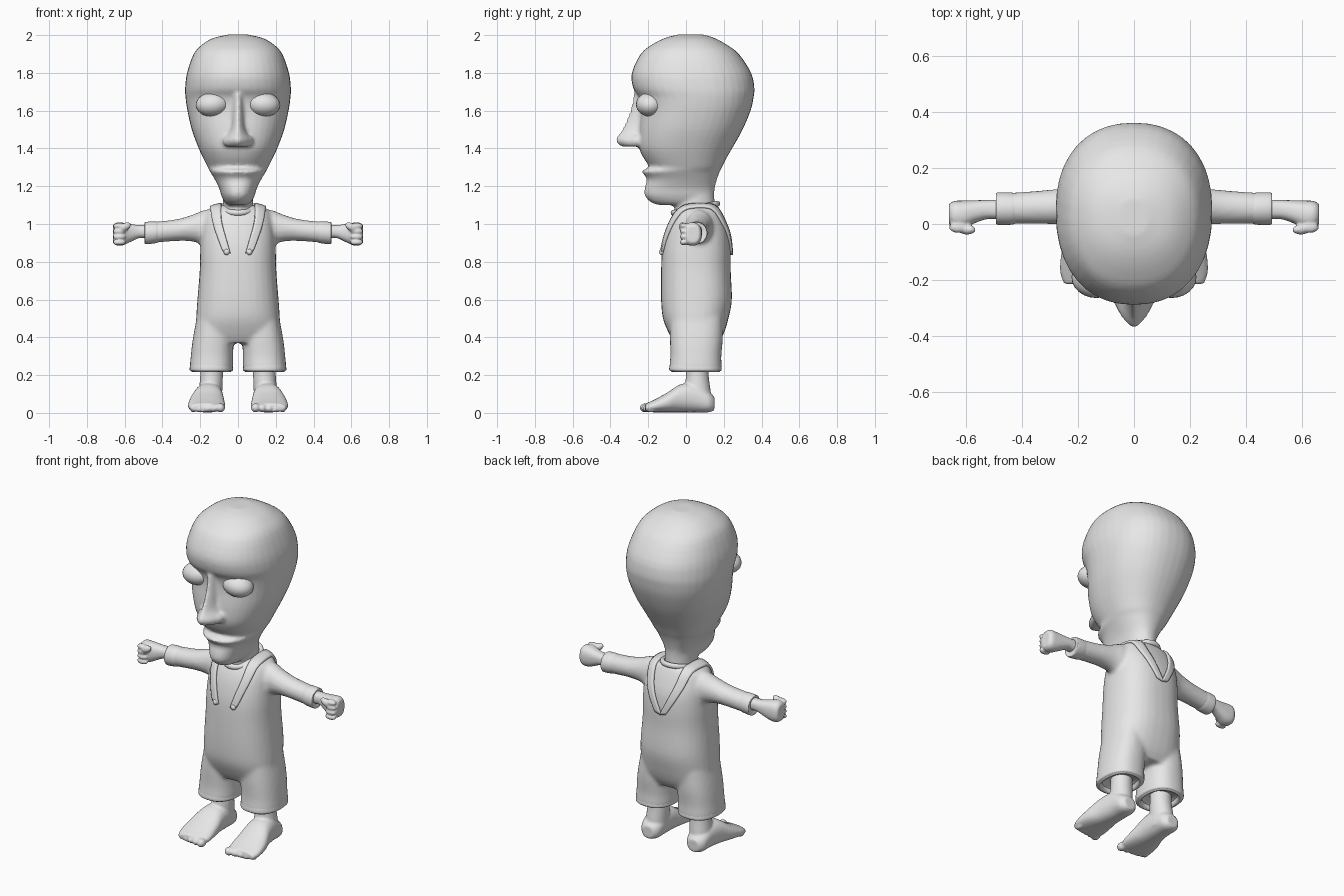
import bpy, bmesh, math
from mathutils import Matrix, Vector

if "Cube" in bpy.data.objects:
    bpy.data.objects.remove(bpy.data.objects["Cube"])

grey = bpy.data.materials.new("clay_grey")
grey.diffuse_color = (0.8, 0.8, 0.8, 1)
grey.use_nodes = True
grey.node_tree.nodes["Principled BSDF"].inputs["Base Color"].default_value = grey.diffuse_color


def smooth_path(rows, steps=4):
    """Catmull-Rom interpolation between rows of numbers."""
    rows = [rows[0]] + list(rows) + [rows[-1]]
    out = []
    for a, b, c, d in zip(rows, rows[1:], rows[2:], rows[3:]):
        for k in range(steps):
            t = k / steps
            out.append([0.5 * (2*q + (r - p)*t + (2*p - 5*q + 4*r - s)*t*t
                               + (3*q - p - 3*r + s)*t**3) for p, q, r, s in zip(a, b, c, d)])
    return out + [list(rows[-1])]


def loft(bm, axis, rows, power=2.0, n=32, steps=4):
    """Closed skin over superellipse rings: (position, centre 1, centre 2, radius 1, radius 2)."""
    rings = []
    for pos, c1, c2, r1, r2 in smooth_path(rows, steps):
        ring = []
        for i in range(n):
            a = 2 * math.pi * i / n
            u, v = math.cos(a), math.sin(a)
            u = c1 + r1 * math.copysign(abs(u) ** (2 / power), u)
            v = c2 + r2 * math.copysign(abs(v) ** (2 / power), v)
            co = {"X": (pos, u, v), "Y": (u, pos, v), "Z": (u, v, pos)}[axis]
            ring.append(bm.verts.new(co))
        rings.append(ring)
    for a, b in zip(rings, rings[1:]):
        for i in range(n):
            j = (i + 1) % n
            bm.faces.new((a[i], a[j], b[j], b[i]))
    bm.faces.new(rings[0])
    bm.faces.new(rings[-1])


def ball(bm, centre, radii, tilt=0.0):
    m = (Matrix.Translation(centre) @ Matrix.Rotation(tilt, 4, "Y")
         @ Matrix.Diagonal((*radii, 1)))
    bmesh.ops.create_uvsphere(bm, u_segments=24, v_segments=14, radius=1, matrix=m)


def finish(bm, name, voxel=0, relax=3, mirror=False):
    """Turn the shells into one object, optionally fused and mirrored."""
    bmesh.ops.recalc_face_normals(bm, faces=bm.faces)
    for f in bm.faces:
        f.smooth = True
    mesh = bpy.data.meshes.new(name)
    bm.to_mesh(mesh)
    bm.free()
    ob = bpy.data.objects.new(name, mesh)
    bpy.context.collection.objects.link(ob)
    mesh.materials.append(grey)
    if voxel:
        r = ob.modifiers.new("fuse", "REMESH")
        r.mode, r.voxel_size, r.use_smooth_shade = "VOXEL", voxel, True
        s = ob.modifiers.new("relax", "SMOOTH")
        s.factor, s.iterations = 0.5, relax
    if mirror:
        ob.modifiers.new("mirror", "MIRROR")
    return ob


# head: z, half width, front y, back y
head = [(2.003, .05, -.04, .09), (1.985, .13, -.11, .15), (1.95, .19, -.18, .215),
        (1.9, .235, -.24, .28), (1.8, .27, -.287, .345), (1.72, .28, -.28, .362),
        (1.67, .278, -.25, .358), (1.6, .268, -.24, .342), (1.5, .245, -.25, .3),
        (1.41, .212, -.25, .25), (1.35, .185, -.225, .215), (1.3, .16, -.195, .19),
        (1.28, .15, -.235, .18), (1.24, .125, -.207, .165), (1.19, .1, -.218, .152),
        (1.15, .088, -.218, .15), (1.115, .07, -.185, .15), (1.1, .05, -.14, .13)]
bm = bmesh.new()
loft(bm, "Z", [(z, 0, (f + b) / 2, w, (b - f) / 2) for z, w, f, b in head], 2.25, 40, 3)
# neck
loft(bm, "Z", [(1.25, 0, .045, .085, .1), (1.13, 0, .045, .08, .105), (1.02, 0, .045, .085, .11)])
# nose with nostril wings
loft(bm, "Z", [(1.7, 0, -.235, .03, .04), (1.6, 0, -.245, .028, .05), (1.5, 0, -.26, .038, .078),
               (1.445, 0, -.275, .07, .098), (1.41, 0, -.265, .065, .078)], 1.4)
for s in (-1, 1):
    ball(bm, (s * .056, -.26, 1.44), (.024, .03, .028))
finish(bm, "head", .011, 2)

# eyes
bm = bmesh.new()
ball(bm, (.134, -.19, 1.633), (.09, .075, .064), .08)
finish(bm, "eyes", mirror=True)

# clothed body: z, half width, front y, back y
torso = [(1.1, .1, -.01, .165), (1.075, .16, -.05, .18), (1.02, .185, -.085, .205),
         (.95, .195, -.11, .228), (.86, .2, -.127, .237), (.75, .203, -.132, .237),
         (.6, .215, -.132, .243), (.5, .222, -.122, .225), (.42, .225, -.09, .2),
         (.37, .2, -.06, .17)]
bm = bmesh.new()
loft(bm, "Z", [(z, 0, (f + b) / 2, w, (b - f) / 2) for z, w, f, b in torso], 2.4)
for s in (-1, 1):
    # trouser leg with a hollow hem
    loft(bm, "Z", [(.52, s * .115, .055, .1, .14), (.4, s * .13, .055, .108, .14),
                   (.3, s * .138, .052, .112, .135), (.225, s * .141, .05, .113, .137),
                   (.22, s * .141, .05, .085, .108), (.28, s * .141, .05, .083, .105)], 2.4)
    # sleeve
    loft(bm, "X", [(s * .08, .065, .97, .08, .09), (s * .17, .07, .98, .075, .095),
                   (s * .24, .064, .978, .066, .071), (s * .33, .06, .967, .06, .057),
                   (s * .47, .055, .953, .055, .056)])
body = finish(bm, "overalls", .012, 4)

# sleeve cuffs
bm = bmesh.new()
loft(bm, "X", [(.42, .056, .957, .05, .05), (.435, .055, .956, .057, .057),
               (.485, .055, .952, .058, .059), (.494, .055, .952, .052, .053),
               (.49, .055, .952, .035, .037)])
finish(bm, "sleeve_cuffs", mirror=True)

# trouser hems
bm = bmesh.new()
loft(bm, "Z", [(.268, .141, .05, .108, .13), (.25, .141, .05, .113, .137), (.226, .141, .05, .114, .138),
               (.221, .141, .05, .1, .124), (.24, .141, .05, .09, .11)], 2.4)
finish(bm, "trouser_hems", mirror=True)

# shoulder straps laid over the body
path = smooth_path([(.06, -.13, .85), (.09, -.12, .93), (.12, -.09, 1.02), (.125, -.02, 1.09),
                    (.125, .06, 1.12), (.12, .14, 1.1), (.105, .21, 1.02), (.065, .24, .93),
                    (.015, .25, .84)])
bm = bmesh.new()
rows = []
for i, p in enumerate(path):
    w = .02 + .018 * math.sin(math.pi * i / (len(path) - 1))
    rows.append([bm.verts.new((max(0, p[0] + w * k), p[1], p[2] + w * k * .25))
                 for k in (-1, -.5, 0, .5, 1)])
for a, b in zip(rows, rows[1:]):
    for i in range(4):
        bm.faces.new((a[i], a[i + 1], b[i + 1], b[i]))
straps = finish(bm, "straps")
wrap = straps.modifiers.new("lay_on", "SHRINKWRAP")
wrap.target, wrap.wrap_mode, wrap.offset = body, "ABOVE_SURFACE", .005
thick = straps.modifiers.new("thickness", "SOLIDIFY")
thick.thickness, thick.offset = .014, 0
straps.modifiers.new("mirror", "MIRROR")

# strap buttons
bm = bmesh.new()
ball(bm, (.06, -.128, .852), (.016, .014, .016))
finish(bm, "buttons", mirror=True)

# tilted neck collar
bm = bmesh.new()
ring = []
for i in range(32):
    a = 2 * math.pi * i / 32
    out = Vector((math.cos(a), math.sin(a), 0))
    mid = Vector((.09 * out.x, .05 + .117 * out.y, 1.083 + .024 * out.y))
    ring.append([bm.verts.new(mid + out * .014 * math.cos(t) + Vector((0, 0, .016 * math.sin(t))))
                 for t in (k * math.pi / 4 for k in range(8))])
for i in range(32):
    a, b = ring[i], ring[(i + 1) % 32]
    for k in range(8):
        m = (k + 1) % 8
        bm.faces.new((a[k], a[m], b[m], b[k]))
finish(bm, "collar")

# hands: wrist, fist, curled fingers and thumb
bm = bmesh.new()
loft(bm, "X", [(.46, .05, .96, .036, .036), (.52, .052, .96, .034, .034),
               (.565, .045, .953, .04, .046), (.61, .034, .947, .05, .06),
               (.645, .034, .947, .048, .06), (.663, .036, .947, .034, .045)], 2.4)
for k in range(4):
    ball(bm, (.628, -.012, .99 - .029 * k), (.034, .02, .016))
ball(bm, (.598, -.02, .985), (.034, .018, .02), .5)
finish(bm, "hands", .006, 2, True)

# feet: ankle, foot and toes
bm = bmesh.new()
loft(bm, "Z", [(.3, .14, .06, .06, .06), (.2, .14, .06, .06, .06),
               (.12, .145, .06, .062, .07), (.04, .15, .06, .065, .08)])
loft(bm, "Y", [(.15, .152, .05, .035, .035), (.12, .152, .058, .06, .055), (.05, .152, .08, .07, .077),
               (-.03, .158, .077, .08, .074), (-.1, .165, .055, .094, .052),
               (-.17, .167, .036, .098, .033), (-.215, .165, .027, .085, .022)], 2.3)
for k in range(5):
    ball(bm, (.093 + .036 * k, -.215 + .008 * k, .027 - .002 * k),
         (.024 - .002 * k, .03, .024 - .002 * k))
finish(bm, "feet", .007, 2, True)
